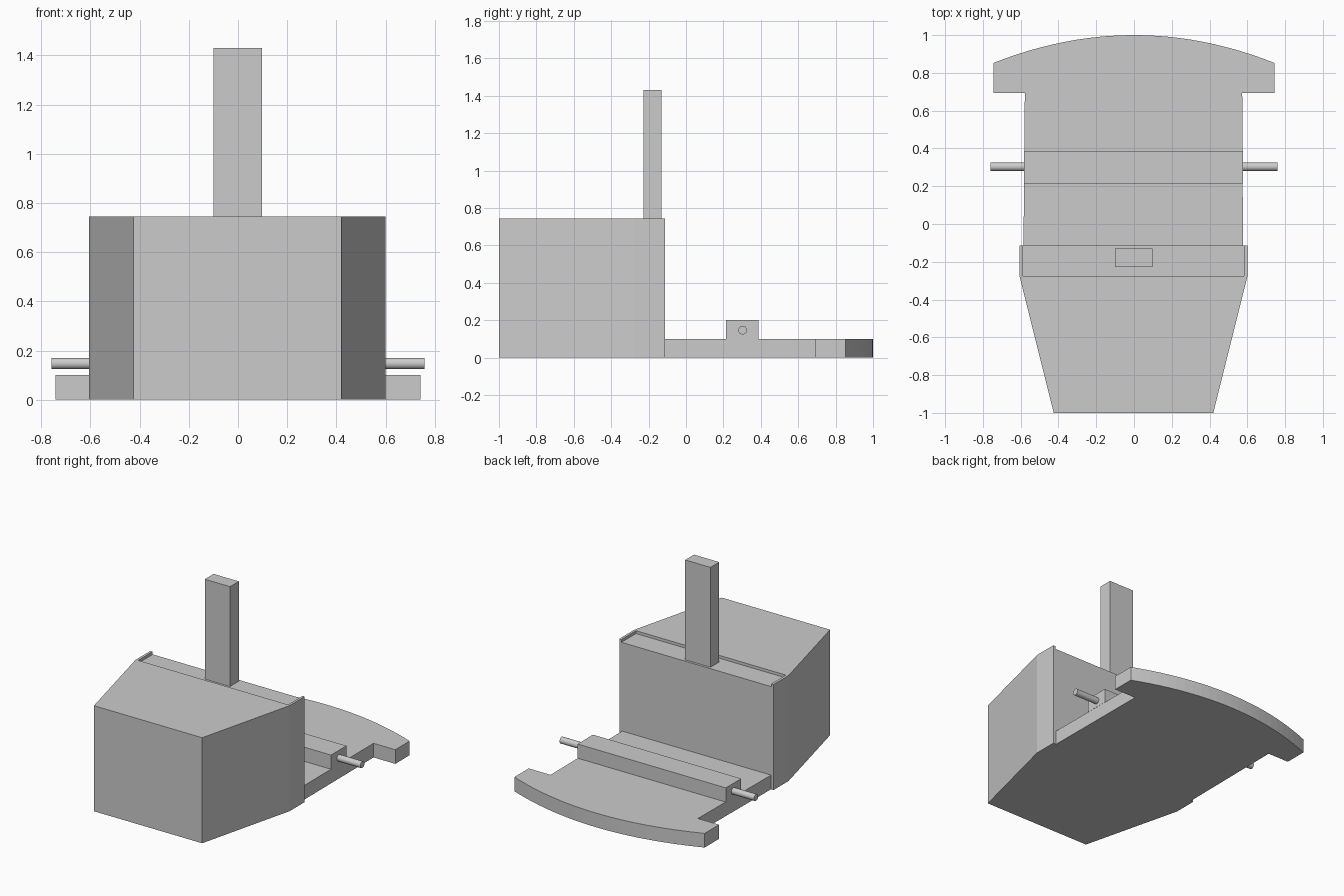
import bpy
import bmesh
from math import radians
from mathutils import Vector

old = bpy.data.objects.get("Cube")
if old:
    bpy.data.objects.remove(old, do_unlink=True)

# Single matt grey
grey = bpy.data.materials.new("plain grey")
grey.use_nodes = True
color = (0.6, 0.6, 0.6, 1)
grey.diffuse_color = color
grey.node_tree.nodes["Principled BSDF"].inputs["Base Color"].default_value = color


def prism(name, outline, low, high):
    """Extrude an outline in the xy plane between two heights."""
    bm = bmesh.new()
    base = bm.faces.new([bm.verts.new((x, y, low)) for x, y in outline])
    grown = bmesh.ops.extrude_face_region(bm, geom=[base])["geom"]
    top = [v for v in grown if isinstance(v, bmesh.types.BMVert)]
    bmesh.ops.translate(bm, verts=top, vec=Vector((0, 0, high - low)))
    bmesh.ops.recalc_face_normals(bm, faces=bm.faces)
    mesh = bpy.data.meshes.new(name)
    bm.to_mesh(mesh)
    bm.free()
    mesh.materials.append(grey)
    obj = bpy.data.objects.new(name, mesh)
    bpy.context.collection.objects.link(obj)
    return obj


def box(name, x0, x1, y0, y1, low, high):
    return prism(name, [(x0, y0), (x1, y0), (x1, y1), (x0, y1)], low, high)


# Tapered block with a shallow open-backed recess on top
BACK = -0.113
block = prism("tapered_block", [(-0.425, -1), (0.42, -1), (0.6, -0.28), (0.6, BACK),
                                (-0.605, BACK), (-0.605, -0.28)], 0, 0.745)
cutter = box("recess_cutter", -0.587, 0.583, -0.275, 0, 0.725, 0.85)
cutter.hide_render = True
cutter.hide_set(True)
cut = block.modifiers.new("recess", "BOOLEAN")
cut.operation = "DIFFERENCE"
cut.solver = "EXACT"
cut.object = cutter

# Upright post standing in the recess
box("upright_post", -0.1, 0.097, -0.228, -0.13, 0.725, 1.43)

# Flat deck with a wide bow-shaped end
WIDE, EDGE, SHOULDER = 0.743, 0.853, 0.693
STEPS = 24
arc = []
for i in range(STEPS + 1):
    t = 1 - 2 * i / STEPS
    arc.append((WIDE * t, 1 - (1 - EDGE) * t * t))
deck_outline = [(-0.585, BACK), (0.577, BACK), (0.573, SHOULDER), (WIDE, SHOULDER)]
deck_outline += arc + [(-WIDE, SHOULDER), (-0.578, SHOULDER)]
prism("curved_deck", deck_outline, 0, 0.1)

# Raised bar across the deck
box("cross_bar", -0.582, 0.576, 0.215, 0.387, 0.1, 0.2)

# Round pins projecting from both ends of the bar
for side, name in ((1, "left_pin"), (-1, "right_pin")):
    bpy.ops.mesh.primitive_cylinder_add(vertices=32, radius=0.023, depth=0.184,
                                        location=(side * 0.667, 0.303, 0.147),
                                        rotation=(0, radians(90), 0))
    pin = bpy.context.object
    pin.name = name
    pin.data.materials.append(grey)
    bpy.ops.object.shade_smooth_by_angle(angle=radians(30))
